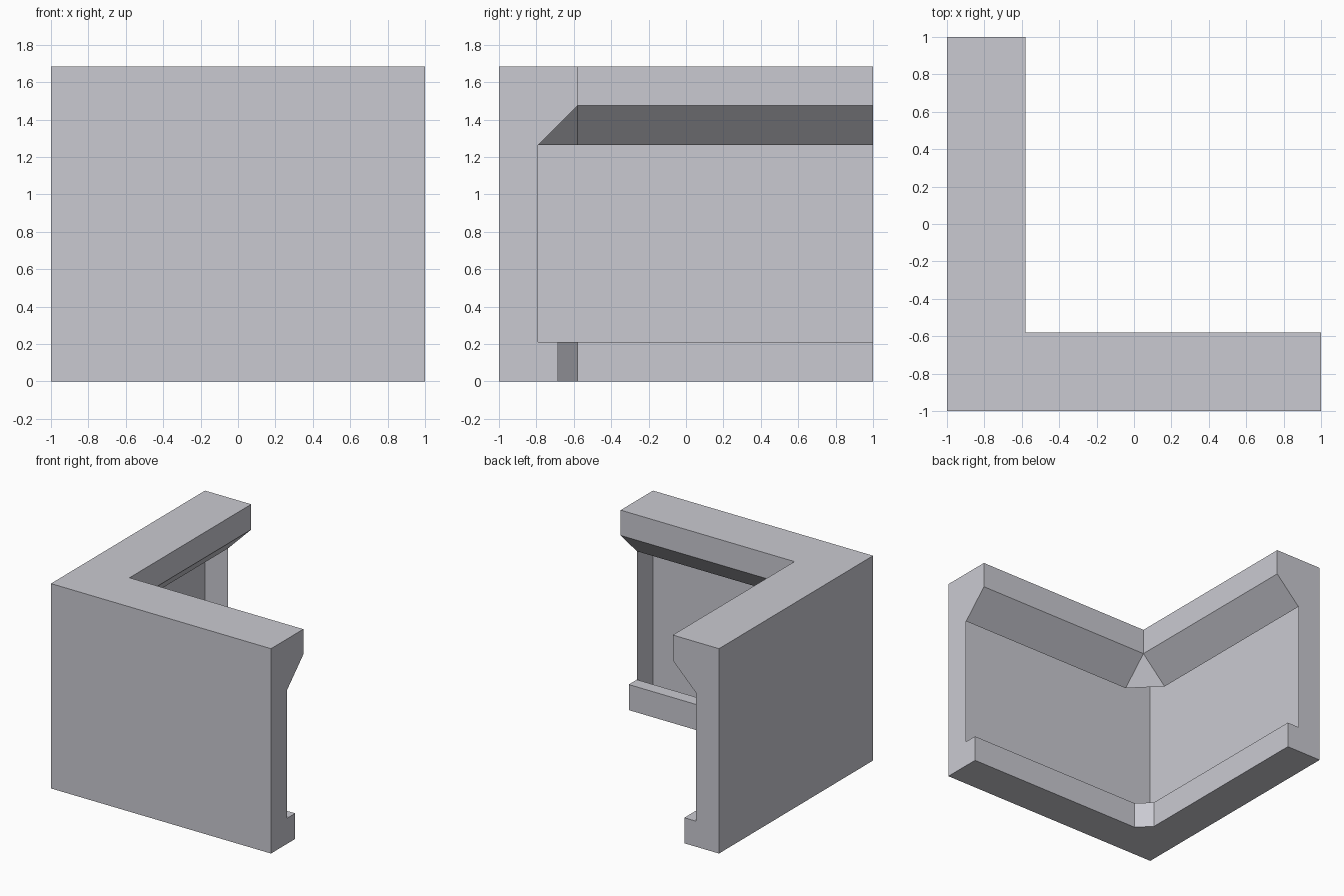
import bpy
import bmesh
from mathutils import Vector

cube = bpy.data.objects.get("Cube")
if cube:
    bpy.data.objects.remove(cube)

# Distances across the wall, measured from the middle of the footprint
OUT, CAVITY, FOOT, INNER = -1.0, -0.79, -0.685, -0.58
END = 1.0
MITRE = (FOOT + INNER) / 2
# Heights
FOOT_TOP, SLOPE_LOW, SLOPE_HIGH, TOP = 0.21, 1.265, 1.475, 1.683

stone = bpy.data.materials.new("grey stone")
stone.use_nodes = True
colour = (0.59, 0.59, 0.64, 1)
stone.diffuse_color = colour
stone.node_tree.nodes["Principled BSDF"].inputs["Base Color"].default_value = colour


def make_part(name, faces):
    """Build faces (points, outward hint) of the front leg, mirrored about the corner diagonal."""
    bm = bmesh.new()
    for points, hint in faces:
        for swap in (False, True):
            flip = lambda p: Vector((p[1], p[0], p[2]) if swap else p)
            face = bm.faces.new([bm.verts.new(flip(p)) for p in points])
            face.normal_update()
            if face.normal.dot(flip(hint)) < 0:
                face.normal_flip()
    bmesh.ops.remove_doubles(bm, verts=bm.verts, dist=0.001)
    # Join the two mitred halves of each flat corner piece
    bmesh.ops.dissolve_limit(bm, angle_limit=0.01, verts=bm.verts, edges=bm.edges)
    mesh = bpy.data.meshes.new(name)
    bm.to_mesh(mesh)
    bm.free()
    mesh.materials.append(stone)
    obj = bpy.data.objects.new(name, mesh)
    bpy.context.collection.objects.link(obj)


def strip(a, b, start=INNER):
    """Rectangle along the front leg between two (y, z) profile points."""
    return [(start, *a), (END, *a), (END, *b), (start, *b)]


UP, DOWN, BACK, FRONT = (0, 0, 1), (0, 0, -1), (0, 1, 0), (0, -1, 0)
RIGHT = (1, 0, 0)

# Outer faces of both legs
make_part("outer_walls", [(strip((OUT, 0), (OUT, TOP), OUT), FRONT)])

# Flat top, upright lip and sloped underside with its corner facet
make_part("coping", [
    ([(OUT, OUT, TOP), (END, OUT, TOP), (END, INNER, TOP), (INNER, INNER, TOP)], UP),
    (strip((INNER, SLOPE_HIGH), (INNER, TOP)), BACK),
    (strip((CAVITY, SLOPE_LOW), (INNER, SLOPE_HIGH)), (0, 1, -1)),
    ([(INNER, INNER, SLOPE_HIGH), (INNER, CAVITY, SLOPE_LOW),
      ((INNER + CAVITY) / 2, (INNER + CAVITY) / 2, SLOPE_LOW)], (1, 1, -1)),
])

# Foot with a bevelled inside corner
cut = (INNER + CAVITY) / 2
make_part("foot", [
    ([(OUT, OUT, 0), (END, OUT, 0), (END, FOOT, 0), (INNER, FOOT, 0), (MITRE, MITRE, 0)], DOWN),
    (strip((FOOT, 0), (FOOT, FOOT_TOP)), BACK),
    (strip((CAVITY, FOOT_TOP), (FOOT, FOOT_TOP)), UP),
    ([(INNER, FOOT, 0), (INNER, FOOT, FOOT_TOP), (MITRE, MITRE, FOOT_TOP), (MITRE, MITRE, 0)], (1, 1, 0)),
    ([(INNER, FOOT, FOOT_TOP), (INNER, CAVITY, FOOT_TOP), (cut, cut, FOOT_TOP), (MITRE, MITRE, FOOT_TOP)], UP),
])

# Profile-shaped ends of both legs
profile = [(OUT, 0), (FOOT, 0), (FOOT, FOOT_TOP), (CAVITY, FOOT_TOP), (CAVITY, SLOPE_LOW),
           (INNER, SLOPE_HIGH), (INNER, TOP), (OUT, TOP)]
make_part("end_caps", [([(END, y, z) for y, z in profile], RIGHT)])
